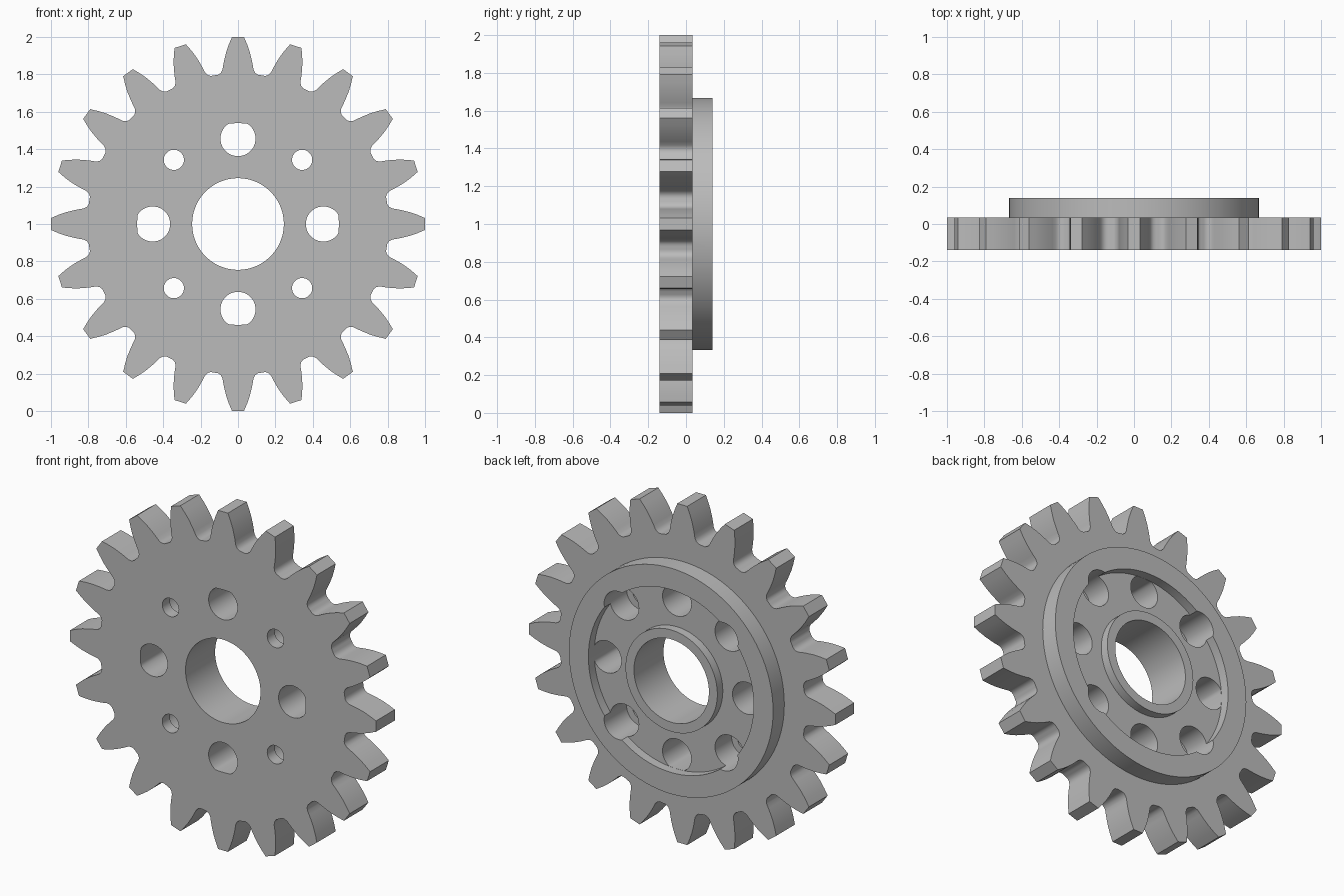
import bpy, bmesh
from math import sin, cos, pi, radians, hypot

if "Cube" in bpy.data.objects:
    bpy.data.objects.remove(bpy.data.objects["Cube"])

TEETH = 20
FRONT, PLATE_BACK, RIM_BACK = -0.14, 0.035, 0.14
FLOOR = 0.085          # bottom of the recess on the back
LIP = -0.07            # bottom of the counterbores
RECESS_R = 0.54

steel = bpy.data.materials.new("plain grey")
steel.use_nodes = True
grey = (0.5, 0.5, 0.5, 1)
steel.diffuse_color = grey
steel.node_tree.nodes["Principled BSDF"].inputs["Base Color"].default_value = grey


def circle(r, cx=0, cz=0, n=96):
    return [(cx + r * cos(2 * pi * i / n), cz + r * sin(2 * pi * i / n)) for i in range(n)]


def prism(name, outline, y0, y1):
    """Extrude a front-facing outline from y0 to y1."""
    bm = bmesh.new()
    face = bm.faces.new([bm.verts.new((x, y0, z + 1)) for x, z in outline])
    ext = bmesh.ops.extrude_face_region(bm, geom=[face])
    moved = [v for v in ext["geom"] if isinstance(v, bmesh.types.BMVert)]
    bmesh.ops.translate(bm, verts=moved, vec=(0, y1 - y0, 0))
    bmesh.ops.recalc_face_normals(bm, faces=bm.faces)
    mesh = bpy.data.meshes.new(name)
    bm.to_mesh(mesh)
    bm.free()
    mesh.materials.append(steel)
    obj = bpy.data.objects.new(name, mesh)
    bpy.context.collection.objects.link(obj)
    return obj


def combine(target, tool, operation):
    """Apply a boolean and discard the tool."""
    bpy.context.view_layer.objects.active = target
    mod = target.modifiers.new(tool.name, "BOOLEAN")
    mod.operation, mod.solver, mod.object = operation, "EXACT", tool
    bpy.ops.object.modifier_apply(modifier=mod.name)
    bpy.data.objects.remove(tool)


# Toothed plate: half-tooth profile as (radius, half width), root to tip
flank = [(0.796, 0.118), (0.798, 0.106), (0.808, 0.092), (0.825, 0.083), (0.85, 0.079),
         (0.88, 0.073), (0.92, 0.063), (0.96, 0.049), (1.0, 0.032)]
tooth = [(-w, r) for r, w in flank] + [(w, r) for r, w in reversed(flank)]
outline = []
for i in range(TEETH):
    a = -2 * pi * i / TEETH
    outline += [(x * cos(a) - z * sin(a), x * sin(a) + z * cos(a)) for x, z in tooth]
gear = prism("gear", outline, FRONT, PLATE_BACK)

# Raised rim on the back, with a recess and a central hub
combine(gear, prism("rim", circle(0.667), -0.05, RIM_BACK), "UNION")
combine(gear, prism("recess", circle(RECESS_R), FLOOR, 0.3), "DIFFERENCE")
combine(gear, prism("hub", circle(0.30), 0.0, RIM_BACK - 0.004), "UNION")
combine(gear, prism("bore", circle(0.245), -0.3, 0.3), "DIFFERENCE")

# Four large holes trimmed by the recess wall, four counterbored screw holes
for i in range(4):
    a = i * pi / 2
    hole = []
    for x, z in circle(0.094, 0.457 * cos(a), 0.457 * sin(a), 48):
        k = min(1, (RECESS_R - 0.001) / hypot(x, z))
        hole.append((x * k, z * k))
    combine(gear, prism("large_hole", hole, -0.3, 0.3), "DIFFERENCE")

    a += pi / 4
    cx, cz = 0.485 * cos(a), 0.485 * sin(a)
    combine(gear, prism("screw_hole", circle(0.054, cx, cz, 40), -0.3, 0.3), "DIFFERENCE")
    combine(gear, prism("counterbore", circle(0.094, cx, cz, 48), LIP, 0.3), "DIFFERENCE")

# Smooth walls with crisp edges
bpy.ops.object.select_all(action="DESELECT")
gear.select_set(True)
bpy.context.view_layer.objects.active = gear
bpy.ops.object.shade_smooth_by_angle(angle=radians(35))
